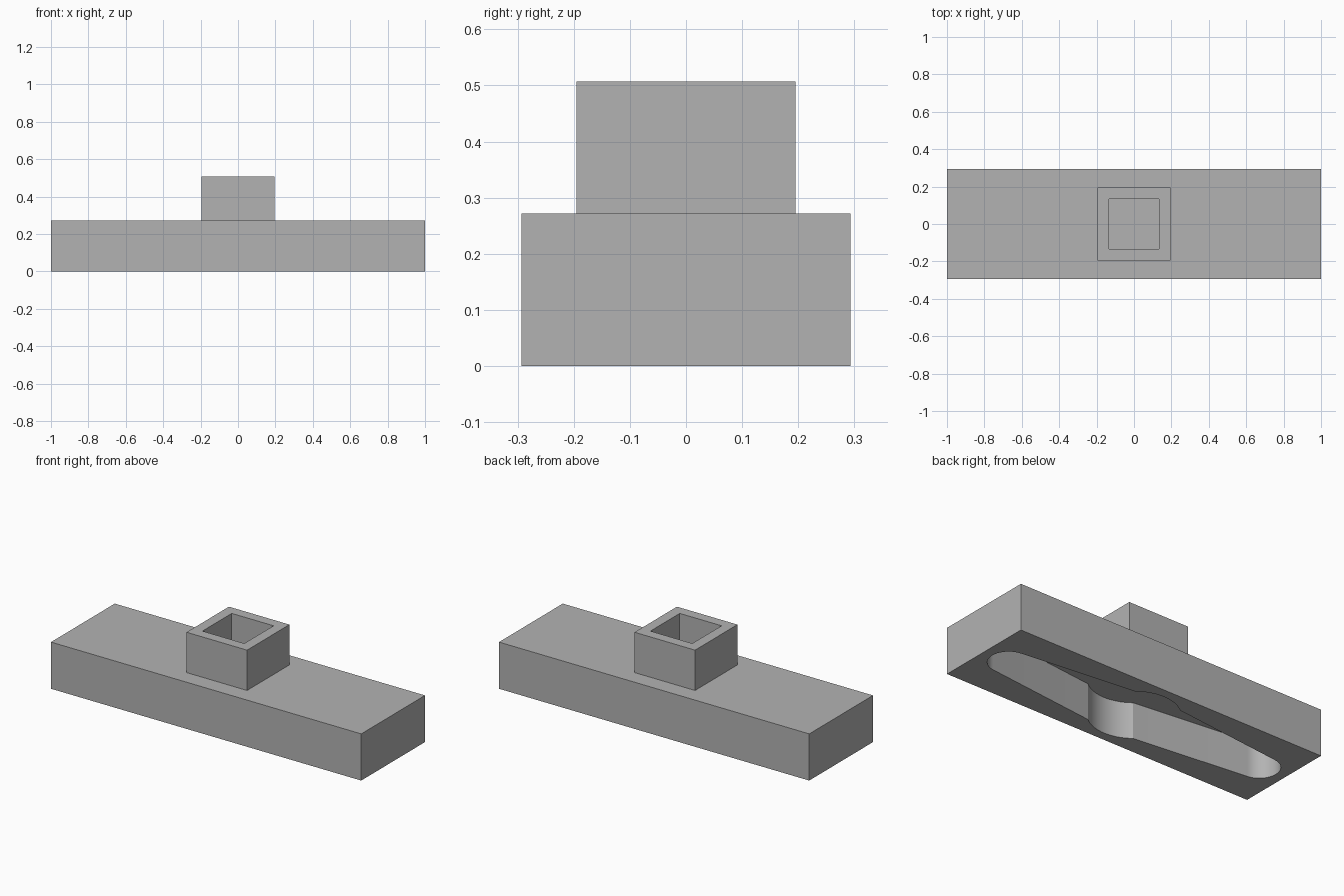
import bpy, bmesh, math

cube = bpy.data.objects.get("Cube")
if cube:
    bpy.data.objects.remove(cube, do_unlink=True)

LENGTH, WIDTH, BASE_TOP, STEM_TOP = 2.0, 0.587, 0.272, 0.507
STEM, SOCKET = 0.39, 0.22
POCKET_TOP = 0.21

grey = bpy.data.materials.new("plain grey")
grey.use_nodes = True
colour = (0.45, 0.45, 0.45, 1)
grey.diffuse_color = colour
grey.node_tree.nodes["Principled BSDF"].inputs["Base Color"].default_value = colour


def make_object(name, bm):
    bmesh.ops.recalc_face_normals(bm, faces=bm.faces)
    mesh = bpy.data.meshes.new(name)
    bm.to_mesh(mesh)
    bm.free()
    mesh.materials.append(grey)
    obj = bpy.data.objects.new(name, mesh)
    bpy.context.collection.objects.link(obj)
    return obj


def prism(outline, z0, z1):
    bm = bmesh.new()
    face = bm.faces.new([bm.verts.new((x, y, z0)) for x, y in outline])
    top = bmesh.ops.extrude_face_region(bm, geom=[face])["geom"]
    verts = [v for v in top if isinstance(v, bmesh.types.BMVert)]
    bmesh.ops.translate(bm, verts=verts, vec=(0, 0, z1 - z0))
    return bm


def rectangle(w, d):
    return [(-w / 2, -d / 2), (w / 2, -d / 2), (w / 2, d / 2), (-w / 2, d / 2)]


def arc(cx, radius, start, end, steps):
    angles = [math.radians(start + (end - start) * i / steps) for i in range(steps + 1)]
    return [(cx + radius * math.cos(a), radius * math.sin(a)) for a in angles]


# Base block
base = make_object("base_block", prism(rectangle(LENGTH, WIDTH), 0, BASE_TOP))

# Underside pocket: round hub with two tapered, round-ended arms
half = arc(0.835, 0.11, -84, 84, 28) + arc(0, 0.24, 51, 129, 20)
outline = half + [(-x, -y) for x, y in half]
cutter = make_object("pocket_cutter", prism(outline, -0.1, POCKET_TOP))
cutter.hide_render = True

cut = base.modifiers.new("pocket", "BOOLEAN")
cut.operation = "DIFFERENCE"
cut.solver = "EXACT"
cut.object = cutter
bpy.context.view_layer.objects.active = base
base.select_set(True)
bpy.ops.object.modifier_apply(modifier=cut.name)
bpy.data.objects.remove(cutter, do_unlink=True)
bpy.ops.object.shade_smooth_by_angle(angle=math.radians(25))

# Square stem with a square socket reaching down to the base
bm = prism(rectangle(STEM, STEM), BASE_TOP, STEM_TOP)
bm.normal_update()
bmesh.ops.recalc_face_normals(bm, faces=bm.faces)
top = max(bm.faces, key=lambda f: f.calc_center_median().z)
bottom = min(bm.faces, key=lambda f: f.calc_center_median().z)
bmesh.ops.delete(bm, geom=[bottom], context="FACES_ONLY")
bmesh.ops.inset_region(bm, faces=[top], thickness=(STEM - SOCKET) / 2)
rim = list(top.edges)
bmesh.ops.delete(bm, geom=[top], context="FACES_ONLY")
walls = bmesh.ops.extrude_edge_only(bm, edges=rim)["geom"]
for v in walls:
    if isinstance(v, bmesh.types.BMVert):
        v.co.z = BASE_TOP
make_object("socket_stem", bm)
